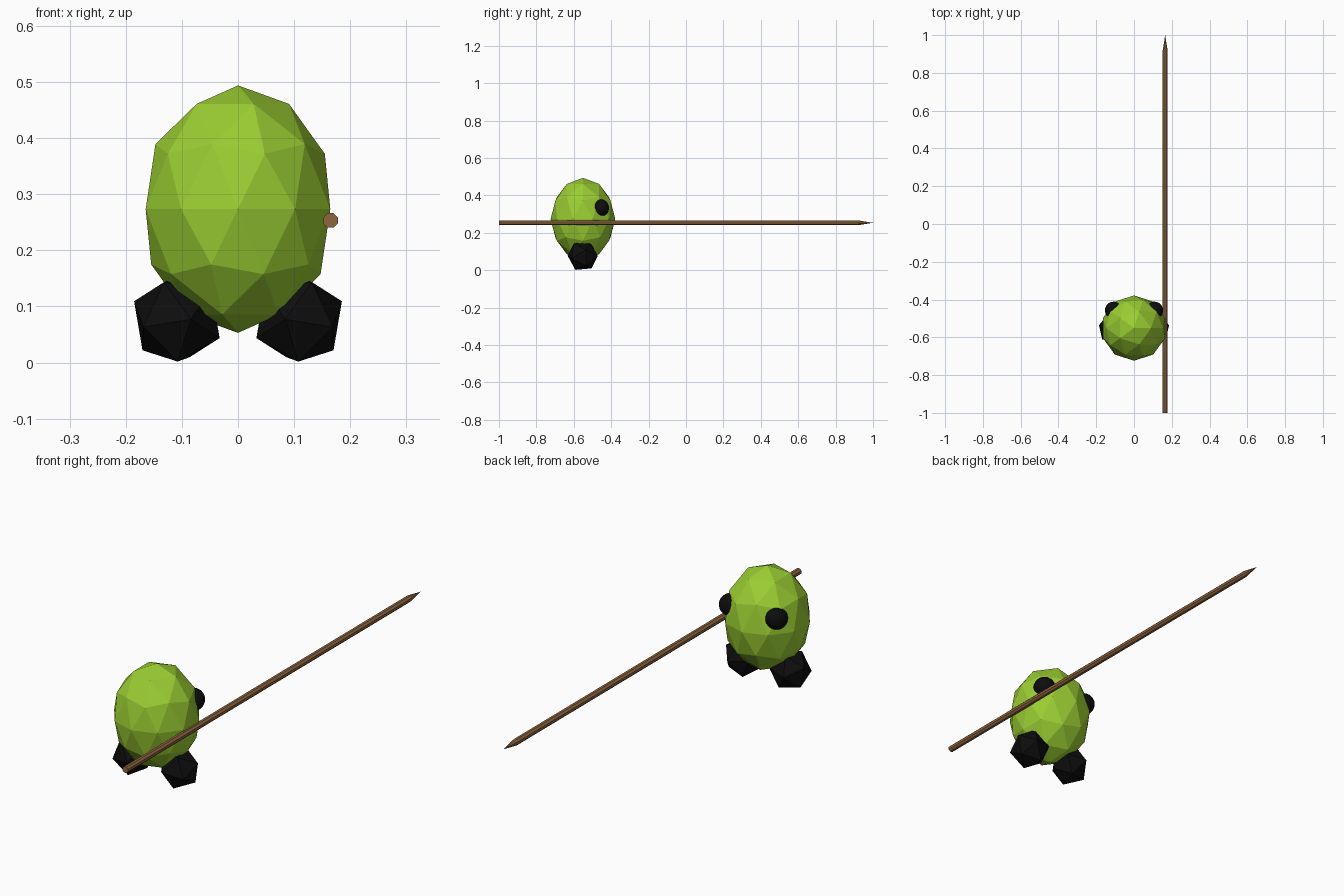
import bpy, bmesh, math
from mathutils import Matrix, Vector

if "Cube" in bpy.data.objects:
    bpy.data.objects.remove(bpy.data.objects["Cube"])


def material(name, srgb):
    m = bpy.data.materials.new(name)
    m.diffuse_color = [((c / 255 + 0.055) / 1.055) ** 2.4 if c > 10 else c / 255 / 12.92
                       for c in srgb] + [1]
    m.use_nodes = True
    m.node_tree.nodes["Principled BSDF"].inputs["Base Color"].default_value = m.diffuse_color
    return m


GREEN = material("lime green", (154, 205, 50))
BLACK = material("soft black", (13, 13, 14))
BROWN = material("wood brown", (143, 102, 64))


def finish(name, bm, mat):
    bmesh.ops.recalc_face_normals(bm, faces=bm.faces)
    mesh = bpy.data.meshes.new(name)
    bm.to_mesh(mesh)
    bm.free()
    mesh.materials.append(mat)
    obj = bpy.data.objects.new(name, mesh)
    bpy.context.collection.objects.link(obj)
    return obj


def ball(name, mat, center, size, subdivisions, rotation=Matrix(), side=1):
    """Faceted ball; side = 1 mirrors the left part to the right."""
    bm = bmesh.new()
    bmesh.ops.create_icosphere(bm, subdivisions=subdivisions, radius=1)
    mat4 = (Matrix.Diagonal((-side, 1, 1, 1)) @ Matrix.Translation(center)
            @ rotation @ Matrix.Diagonal((*size, 1)))
    bm.transform(mat4)
    return finish(name, bm, mat)


# Egg-shaped body
ball("body", GREEN, (0, -0.551, 0.2735), (0.173, 0.173, 0.2205), 2, side=-1)

# Feet (turned twenty-sided balls) and eyes, mirrored left to right
foot_turn = (Matrix.Rotation(math.radians(-14), 4, 'Z')
             @ Matrix.Rotation(math.radians(5), 4, 'X')
             @ Matrix.Rotation(math.radians(49.5), 4, 'Y'))
for label, side in (("left", -1), ("right", 1)):
    ball(label + "_foot", BLACK, (-0.109, -0.552, 0.0765), (0.0845,) * 3, 1, foot_turn, side)
    ball(label + "_eye", BLACK, (-0.108, -0.457, 0.333), (0.046,) * 3, 3, side=side)

# Spear: eight-sided shaft with a pointed tip
SIDES, RADIUS, X, Z = 8, 0.0140, 0.165, 0.2535
bm = bmesh.new()
rings = []
for y in (-1, 0.92):
    rings.append([bm.verts.new((X + RADIUS * math.cos(a), y, Z + RADIUS * math.sin(a)))
                  for a in (2 * math.pi * (i + 0.5) / SIDES for i in range(SIDES))])
tip = bm.verts.new(Vector((X, 1, Z)))
bm.faces.new(rings[0])
for i in range(SIDES):
    j = (i + 1) % SIDES
    bm.faces.new((rings[0][i], rings[0][j], rings[1][j], rings[1][i]))
    bm.faces.new((rings[1][i], rings[1][j], tip))
finish("spear", bm, BROWN)
